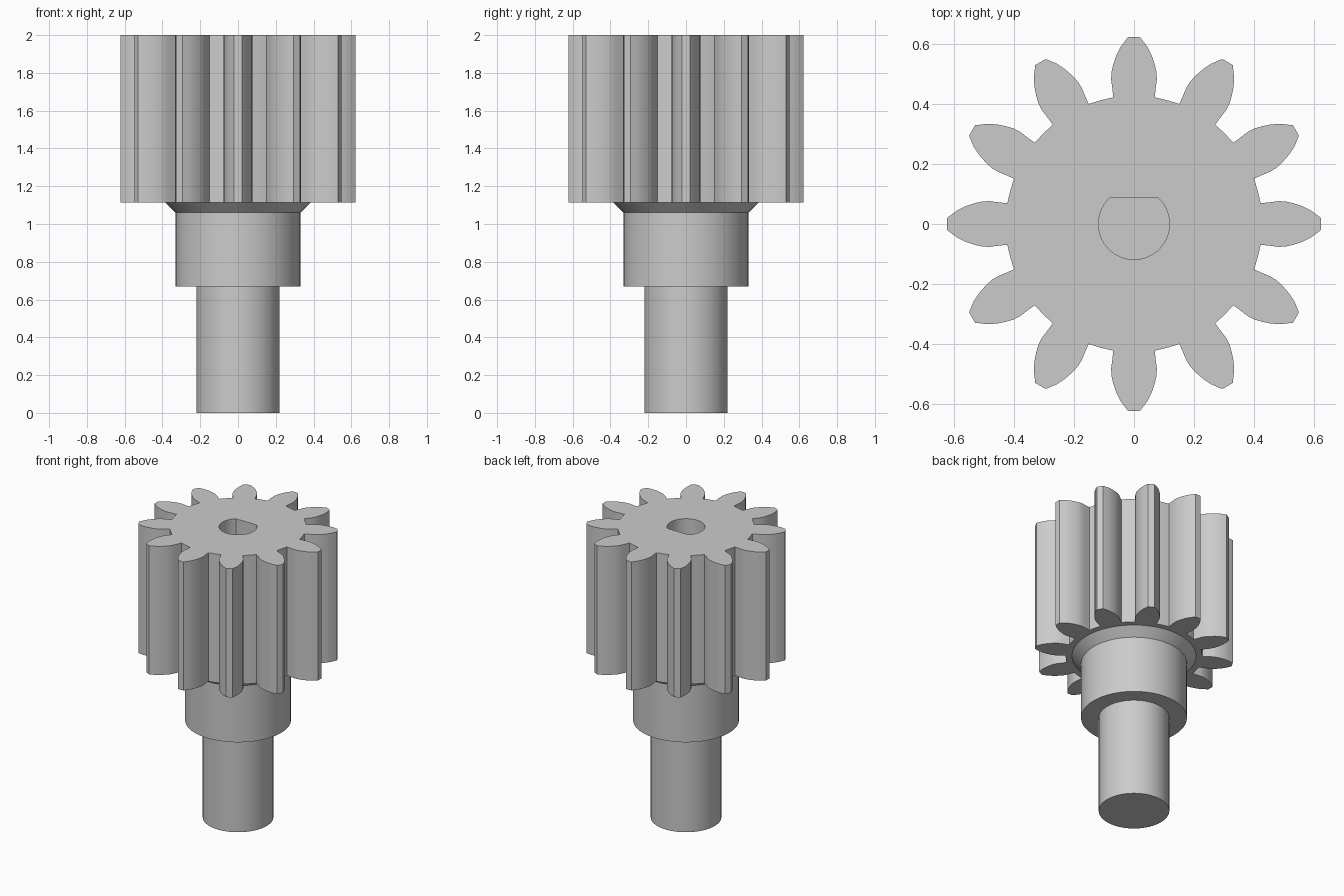
import bpy
import bmesh
from math import sin, cos, pi, radians, asin
from mathutils import Matrix, Vector

cube = bpy.data.objects.get("Cube")
if cube:
    bpy.data.objects.remove(cube, do_unlink=True)

TEETH = 12
GEAR_BOTTOM, TOP = 1.115, 2.0
ROOT_R = 0.426
BORE_R, BORE_FLAT = 0.118, 0.088

steel = bpy.data.materials.new("plain grey")
steel.use_nodes = True
grey = (0.6, 0.6, 0.6, 1)
steel.diffuse_color = grey
steel.node_tree.nodes["Principled BSDF"].inputs["Base Color"].default_value = grey


def finish(name, bm, angle):
    bmesh.ops.recalc_face_normals(bm, faces=bm.faces)
    mesh = bpy.data.meshes.new(name)
    bm.to_mesh(mesh)
    bm.free()
    mesh.materials.append(steel)
    obj = bpy.data.objects.new(name, mesh)
    bpy.context.collection.objects.link(obj)
    bpy.ops.object.select_all(action="DESELECT")
    obj.select_set(True)
    bpy.context.view_layer.objects.active = obj
    bpy.ops.object.shade_smooth_by_angle(angle=radians(angle))
    return obj


def add_loop(bm, points):
    verts = [bm.verts.new((p[0], p[1], GEAR_BOTTOM)) for p in points]
    return [bm.edges.new((a, b)) for a, b in zip(verts, verts[1:] + verts[:1])]


# Gear outline: one tooth (half width, distance out), repeated clockwise
flank = [(0.069, 0.421), (0.072, 0.45), (0.076, 0.48), (0.075, 0.505),
         (0.069, 0.53), (0.059, 0.56), (0.044, 0.59), (0.02, 0.622)]
tooth = [Vector((-w, r)) for w, r in flank] + [Vector((w, r)) for w, r in reversed(flank)]
root_start = asin(flank[0][0] / ROOT_R)
root_span = 2 * pi / TEETH - 2 * root_start
tooth += [Vector((sin(a), cos(a))) * ROOT_R
          for a in (root_start + root_span * k / 4 for k in range(1, 4))]
outline = []
for i in range(TEETH):
    turn = Matrix.Rotation(-2 * pi * i / TEETH, 2)
    outline += [turn @ p for p in tooth]

# D-shaped bore: an arc closed by a flat at the back
start = pi - asin(BORE_FLAT / BORE_R)
sweep = pi + 2 * asin(BORE_FLAT / BORE_R)
bore = [(BORE_R * cos(start + sweep * k / 48), BORE_R * sin(start + sweep * k / 48))
        for k in range(49)]

# Gear: fill between the two loops and extrude up
bm = bmesh.new()
edges = add_loop(bm, outline) + add_loop(bm, bore)
bmesh.ops.triangle_fill(bm, edges=edges, use_beauty=True, use_dissolve=False)
result = bmesh.ops.extrude_face_region(bm, geom=bm.faces[:], use_keep_orig=True)
top_verts = [g for g in result["geom"] if isinstance(g, bmesh.types.BMVert)]
bmesh.ops.translate(bm, verts=top_verts, vec=(0, 0, TOP - GEAR_BOTTOM))
finish("pinion_gear", bm, 22)

# Stepped shaft with collar and flared shoulder; its top closes the bore
profile = [(0, 0), (0.22, 0), (0.22, 0.67), (0.33, 0.67),
           (0.33, 1.06), (0.387, GEAR_BOTTOM), (0, GEAR_BOTTOM)]
bm = bmesh.new()
verts = [bm.verts.new((r, 0, z)) for r, z in profile]
edges = [bm.edges.new(pair) for pair in zip(verts, verts[1:])]
bmesh.ops.spin(bm, geom=verts + edges, cent=(0, 0, 0), axis=(0, 0, 1),
               angle=2 * pi, steps=96)
bmesh.ops.remove_doubles(bm, verts=bm.verts, dist=0.0001)
finish("stepped_shaft", bm, 30)
